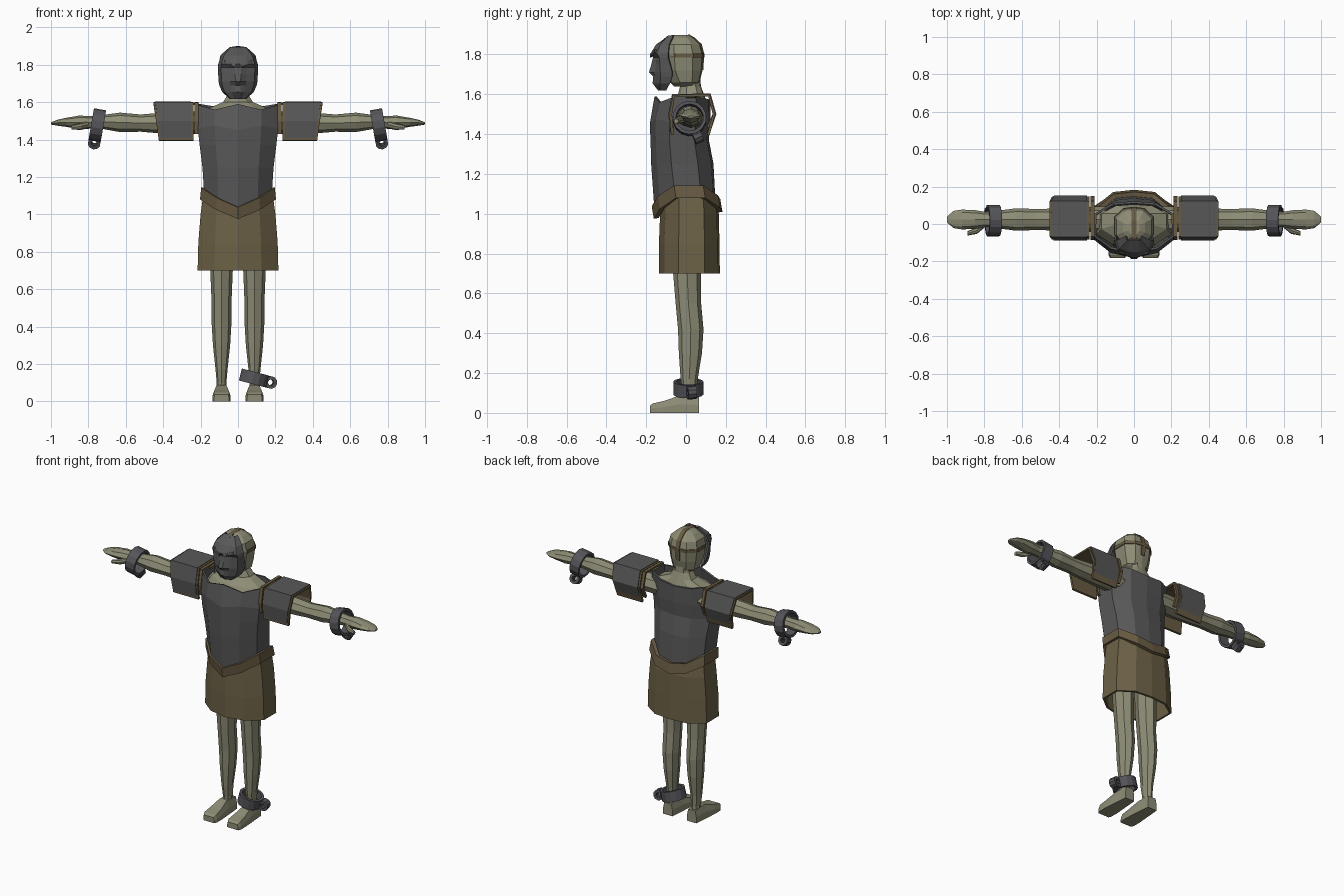
import bpy
import bmesh
from math import cos, sin, pi
from mathutils import Matrix, Vector

if "Cube" in bpy.data.objects:
    bpy.data.objects.remove(bpy.data.objects["Cube"])


def make_material(name, red, green, blue):
    material = bpy.data.materials.new(name)
    material.use_nodes = True
    colour = (red, green, blue, 1)
    material.diffuse_color = colour
    material.node_tree.nodes["Principled BSDF"].inputs["Base Color"].default_value = colour
    return material


SKIN = make_material("pale olive skin", .27, .265, .18)
IRON = make_material("dark iron", .098, .098, .098)
SHACKLE = make_material("shackle iron", .09, .09, .102)
CLOTH = make_material("olive brown cloth", .15, .12, .062)
LEATHER = make_material("brown leather", .14, .105, .056)


def build(name, verts, faces, material, thickness=0):
    """Make a flat shaded object, optionally thickened inwards."""
    mesh = bpy.data.meshes.new(name)
    mesh.from_pydata([tuple(v) for v in verts], [], faces)
    bm = bmesh.new()
    bm.from_mesh(mesh)
    bmesh.ops.recalc_face_normals(bm, faces=bm.faces)
    bm.to_mesh(mesh)
    bm.free()
    mesh.materials.append(material)
    obj = bpy.data.objects.new(name, mesh)
    bpy.context.collection.objects.link(obj)
    if thickness:
        shell = obj.modifiers.new("thickness", "SOLIDIFY")
        shell.thickness = thickness
        shell.offset = -1
    return obj


def loft(name, rings, material, caps=True, closed=True, wrap=False, thickness=0):
    """Join rows of points with quads."""
    size, count = len(rings[0]), len(rings)
    faces = []
    for i in range(count if wrap else count - 1):
        for j in range(size if closed else size - 1):
            a, b = i * size, (i + 1) % count * size
            k = (j + 1) % size
            faces.append((a + j, a + k, b + k, b + j))
    if caps:
        faces.append(tuple(range(size)))
        faces.append(tuple(range((count - 1) * size, count * size)))
    return build(name, [p for ring in rings for p in ring], faces, material, thickness)


def section(z, width, front, back, drops=(0,) * 6):
    """Faceted body outline; drops lower each point from front to back."""
    mid, half = (front + back) / 2, (back - front) / 2
    shape = ((0, -1), (.58, -.82), (1, -.35), (1, .5), (.55, .93), (0, 1))
    side = [(x * width, mid + y * half, z - d) for (x, y), d in zip(shape, drops)]
    return side + [(-x, y, h) for x, y, h in side[-2:0:-1]]


def flip(points, side):
    return [(side * x, y, z) for x, y, z in points]


def octagon(u, v):
    return [(u * cos(k * pi / 4), v * sin(k * pi / 4)) for k in range(8)]


# Body, neck and head
loft("body", [section(*s) for s in (
    (1, .15, -.09, .12), (1.3, .16, -.12, .08), (1.5, .2, -.13, .1),
    (1.56, .175, -.09, .105), (1.6, .08, -.04, .09),
    (1.64, .055, -.03, .075), (1.7, .05, -.03, .07))], SKIN)

HEAD = ((1.64, .05, -.06, .055), (1.66, .08, -.08, .068), (1.72, .094, -.12, .083),
        (1.8, .104, -.13, .088), (1.85, .094, -.125, .075),
        (1.882, .06, -.085, .04), (1.897, .03, -.06, .015))
loft("head", [section(*s) for s in HEAD], SKIN)

# Straps holding the mask: one around the skull, one over the crown
loft("head_strap", [section(z, .107, -.125, .092) for z in (1.785, 1.805)],
     LEATHER, caps=False, thickness=.006)
crown = [(s[3] + .004, s[0] + .002) for s in HEAD[2:]] + [(-.07, 1.897), (-.1, 1.885)]
loft("crown_strap", [[(x, y, z) for x in (-.014, .014)] for y, z in crown],
     LEATHER, caps=False, closed=False, thickness=.006)

# Face mask: rows hold height, width, then depth at nose, eye and cheek
rows = []
for z, w, nose, eye, cheek in (
        (1.895, .045, -.085, -.085, -.065), (1.85, .09, -.15, -.145, -.085),
        (1.805, .105, -.178, -.172, -.09), (1.785, .108, -.166, -.148, -.09),
        (1.75, .106, -.174, -.152, -.08), (1.71, .104, -.186, -.158, -.07),
        (1.69, .1, -.164, -.155, -.07), (1.655, .085, -.168, -.15, -.08),
        (1.618, .045, -.14, -.13, -.1)):
    half = [(.14 * w, nose), (.42 * w, eye), (.84 * w, (eye + cheek) / 2 - .015), (w, cheek)]
    rows.append([(-x, y, z) for x, y in half[::-1]] + [(x, y, z) for x, y in half])
loft("face_mask", rows, IRON, caps=False, closed=False, thickness=.012)
for side in (1, -1):
    brow = [(.012, -.182, 1.785), (.075, -.16, 1.81), (.075, -.155, 1.825), (.012, -.182, 1.803)]
    build("mask_brow", flip(brow, side), [(0, 1, 2, 3)], IRON, .008)

# Breastplate, pointed at the waist and open at the collar
waist = (.09, .045, 0, 0, .04, .07)
collar = (-.015, .015, -.01, -.015, 0, .01)
loft("breastplate", [
    section(1.13, .182, -.16, .148, waist),
    section(1.25, .19, -.175, .138),
    section(1.37, .205, -.178, .115),
    section(1.46, .215, -.182, .122, (.01, -.015, 0, 0, 0, 0)),
    section(1.575, .215, -.158, .122, collar)], IRON, caps=False, thickness=.012)

# Belt and skirt follow the same pointed waist line
dip = (.105, .055, 0, 0, .05, .07)
loft("belt", [section(1.08, .203, -.162, .183, dip), section(1.143, .197, -.172, .172, dip)],
     LEATHER, caps=False, thickness=.025)
loft("skirt", [
    section(.7, .216, -.136, .17), section(.85, .212, -.136, .168),
    section(1, .2, -.13, .165), section(1.11, .185, -.13, .155, dip)],
    CLOTH, caps=False, thickness=.014)


def spun(matrix, inner, outer, half, steps):
    """Rings of a square-edged band spun about the local z axis."""
    rings = []
    for k in range(steps):
        c, s = cos(2 * pi * k / steps), sin(2 * pi * k / steps)
        profile = ((inner, -half), (outer, -half), (outer, half), (inner, half))
        rings.append([matrix @ Vector((r * c, r * s, h)) for r, h in profile])
    return rings


def shackle(name, centre, axis, eye_direction, radius, side=1):
    a = Vector(axis).normalized()
    d = Vector(eye_direction)
    d = (d - a * d.dot(a)).normalized()
    frame = Matrix((d, a.cross(d), a)).transposed().to_4x4()
    frame.translation = centre
    eye = frame @ Matrix.Translation((radius + .016, 0, 0)) @ Matrix.Rotation(pi / 2, 4, "X")
    for part, rings in (("band", spun(frame, radius - .016, radius, .033, 14)),
                        ("eye", spun(eye, .016, .034, .022, 10))):
        loft(name + "_" + part, [flip(r, side) for r in rings], SHACKLE, caps=False, wrap=True)


def sheet(name, side, x_in, x_out, slant, scale, lowest, material, thickness):
    """Arched plate over the shoulder."""
    arch = ((-.075, 1.395), (-.084, 1.5), (-.066, 1.597),
            (.12, 1.6), (.148, 1.5), (.118, 1.392))
    points = [(.035 + (y - .035) * scale, max(lowest, 1.5 + (z - 1.5) * scale)) for y, z in arch]
    rings = [[(x_in, y, z) for y, z in points],
             [(x_out - slant * (1.6 - z), y, z) for y, z in points]]
    loft(name, [flip(r, side) for r in rings], material,
         caps=False, closed=False, thickness=thickness)


for side, label in ((1, "left_"), (-1, "right_")):
    # Arm running into a flat hand
    arm = []
    for x, depth, height, z in (
            (.15, .07, .06, 1.49), (.3, .066, .06, 1.49), (.45, .058, .052, 1.488),
            (.52, .056, .046, 1.488), (.63, .06, .052, 1.492), (.72, .048, .038, 1.494),
            (.79, .04, .034, 1.492), (.85, .05, .036, 1.492), (.92, .053, .024, 1.492),
            (.965, .046, .016, 1.49), (1, .016, .006, 1.486)):
        arm.append(flip([(x, .024 + u, z + v) for u, v in octagon(depth, height)], side))
    loft(label + "arm", arm, SKIN)
    thumb = [[(x, y + u, z + v) for u, v in octagon(r, r)] for x, y, z, r in (
        (.8, 0, 1.48, .02), (.84, -.035, 1.47, .018), (.89, -.05, 1.465, .012))]
    loft(label + "thumb", [flip(r, side) for r in thumb], SKIN)

    # Shoulder guard: leather lining, iron plate and armhole strap
    sheet(label + "shoulder_lining", side, .238, .452, .14, 1, 0, LEATHER, .014)
    sheet(label + "shoulder_plate", side, .25, .442, .14, 1.04, 1.408, IRON, .008)
    sheet(label + "armhole_strap", side, .212, .232, 0, 1.02, 1.43, LEATHER, .016)
    link = [(.2, .0, 1.59), (.26, .0, 1.6), (.26, .05, 1.6), (.2, .05, 1.59)]
    build(label + "shoulder_link", flip(link, side), [(0, 1, 2, 3)], LEATHER, .012)

    # Leg and foot
    leg = []
    for z, y, width, depth in (
            (.03, .022, .032, .038), (.1, .02, .026, .036), (.17, .016, .032, .043),
            (.3, .022, .046, .058), (.42, .024, .053, .064), (.55, .012, .054, .064),
            (.72, .005, .061, .071), (1.05, .01, .068, .08)):
        leg.append(flip([(.088 + u, y + v, z) for u, v in octagon(width, depth)], side))
    loft(label + "leg", leg, SKIN)
    foot = []
    for y, low, high, top in ((.066, .034, .026, .08), (-.03, .042, .026, .088),
                              (-.11, .048, .038, .06), (-.165, .048, .042, .048),
                              (-.182, .04, .036, .036)):
        foot.append(flip([(.088 - low, y, 0), (.088 + low, y, 0), (.088 + low, y, top * .5),
                          (.088 + high, y, top), (.088 - high, y, top),
                          (.088 - low, y, top * .5)], side))
    loft(label + "foot", foot, SKIN)

    shackle(label + "wrist_shackle", (.752, .018, 1.478), (.985, 0, .17),
            (.16, .4, -.9), .085, side)

# A single shackle on the left ankle
shackle("ankle_shackle", (.085, .012, .125), (.25, 0, .96), (.95, .18, -.25), .076)
